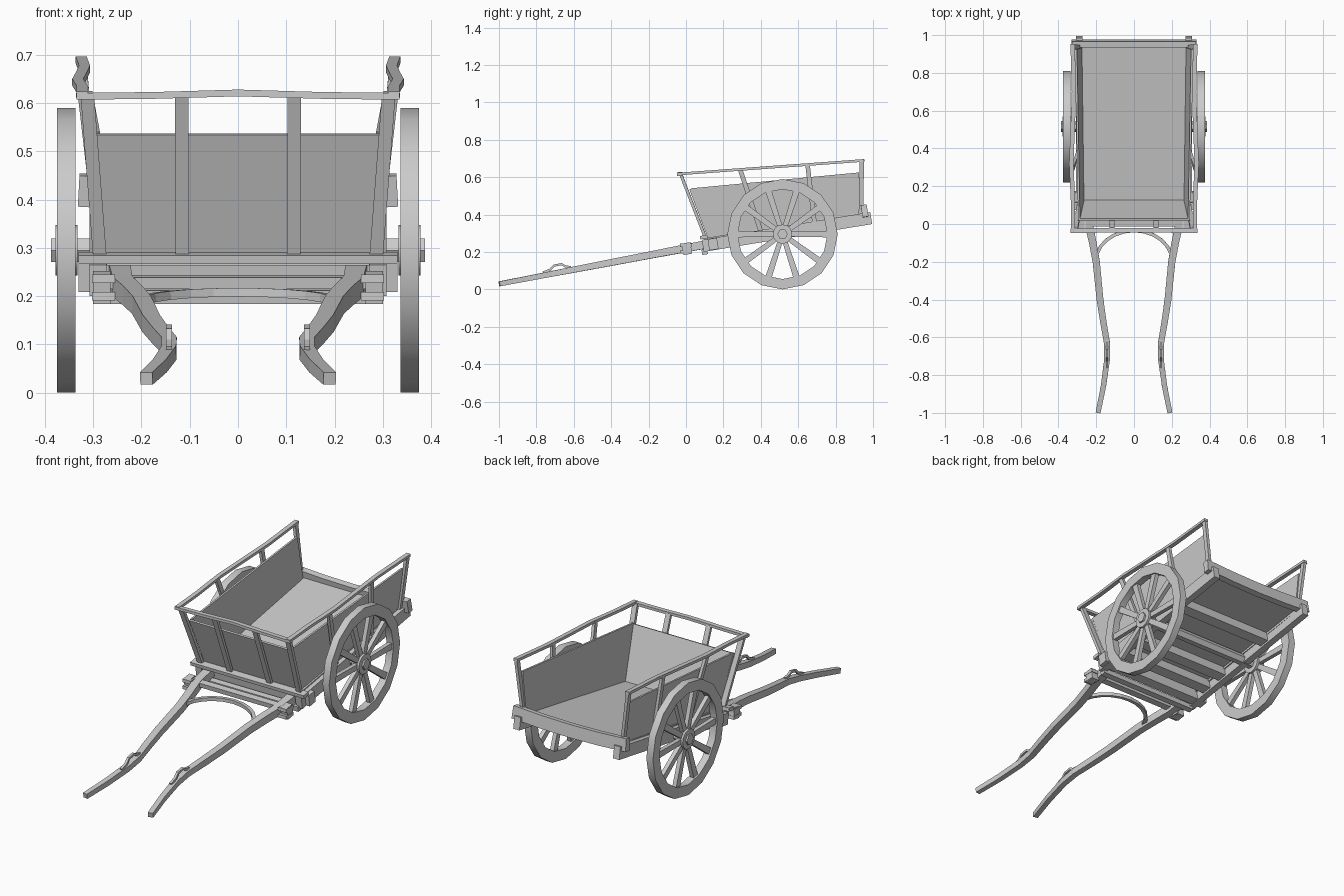
import bpy, bmesh, math
from mathutils import Vector

if "Cube" in bpy.data.objects:
    bpy.data.objects.remove(bpy.data.objects["Cube"])


def finish(name, bm):
    bmesh.ops.recalc_face_normals(bm, faces=bm.faces[:])
    me = bpy.data.meshes.new(name)
    bm.to_mesh(me)
    bm.free()
    ob = bpy.data.objects.new(name, me)
    bpy.context.collection.objects.link(ob)
    return ob


def sweep(name, pts, sizes, up=(0, 0, 1)):
    """Rectangular bar along a path; sizes = (width, height) or one pair per point."""
    pts = [Vector(p) for p in pts]
    if not isinstance(sizes[0], tuple):
        sizes = [sizes] * len(pts)
    bm, rings = bmesh.new(), []
    for i, p in enumerate(pts):
        t = (pts[min(i + 1, len(pts) - 1)] - pts[max(i - 1, 0)]).normalized()
        side = t.cross(Vector(up)).normalized()
        n = side.cross(t)
        w, h = sizes[i]
        rings.append([bm.verts.new(p + side * a * w / 2 + n * b * h / 2)
                      for a, b in ((-1, -1), (1, -1), (1, 1), (-1, 1))])
    for r, q in zip(rings, rings[1:]):
        for k in range(4):
            bm.faces.new((r[k], r[(k + 1) % 4], q[(k + 1) % 4], q[k]))
    bm.faces.new(rings[0])
    bm.faces.new(rings[-1])
    return finish(name, bm)


def panel(name, quad, offset):
    """Flat board: a quad pushed out along an offset."""
    bm = bmesh.new()
    f = bm.faces.new([bm.verts.new(p) for p in quad])
    r = bmesh.ops.extrude_face_region(bm, geom=[f])
    bmesh.ops.translate(bm, vec=offset,
                        verts=[v for v in r['geom'] if isinstance(v, bmesh.types.BMVert)])
    bm.faces.new([v for v in f.verts]) if not f.is_valid else None
    return finish(name, bm)


def lathe_x(name, x0, x1, r_out, n, y, z, r_in=None):
    """Disc (or ring, with r_in) between x0 and x1."""
    bm = bmesh.new()

    def ring(x, r):
        return [bm.verts.new((x, y + r * math.cos(i * math.tau / n), z + r * math.sin(i * math.tau / n)))
                for i in range(n)]
    rings = [ring(x0, r_out), ring(x1, r_out)]
    if r_in:
        rings += [ring(x1, r_in), ring(x0, r_in)]
        pairs = [(0, 1), (1, 2), (2, 3), (3, 0)]
    else:
        pairs = [(0, 1)]
        bm.faces.new(rings[0])
        bm.faces.new(rings[1])
    for a, b in pairs:
        for i in range(n):
            j = (i + 1) % n
            bm.faces.new((rings[a][i], rings[a][j], rings[b][j], rings[b][i]))
    return finish(name, bm)


def zc(y):
    """Height of the tilted chassis centre line."""
    return 0.218 + 0.165 * y


def cross(name, half, y, z, depth, h, bow=0.0):
    """Bar across the cart, tilted with the chassis, optionally bowed."""
    xs = (-half, -half / 2, 0, half / 2, half) if bow else (-half, half)
    pts = [(x, y, z + bow * (1 - (x / half) ** 2)) for x in xs]
    return sweep(name, pts, (depth, h), (0, -0.16, 1))


WY, WZ = 0.516, 0.295
smooth = []

for s, tag in ((-1, "left"), (1, "right")):
    # wheel
    a, b = sorted((0.337 * s, 0.375 * s))
    smooth.append(lathe_x("wheel_rim_" + tag, a, b, 0.295, 16, WY, WZ, 0.24))
    a, b = sorted((0.333 * s, 0.378 * s))
    smooth.append(lathe_x("wheel_hub_" + tag, a, b, 0.052, 12, WY, WZ))
    for i in range(10):
        c, d = math.cos(i * math.tau / 10), math.sin(i * math.tau / 10)
        sweep(f"spoke_{tag}_{i}", [(0.356 * s, WY + r * c, WZ + r * d) for r in (0.03, 0.25)],
              [(0.026, 0.022), (0.034, 0.022)], (1, 0, 0))

    # chassis side rail
    sweep("chassis_rail_" + tag, [(0.29 * s, y, zc(y)) for y in (0.09, 0.99)], (0.036, 0.065))

    # curved shaft
    path = ((0.245, 0.12), (0.24, 0.0), (0.218, -0.1), (0.2, -0.2), (0.18, -0.4), (0.162, -0.52),
            (0.143, -0.63), (0.143, -0.72), (0.162, -0.86), (0.19, -0.998))
    sweep("shaft_" + tag, [(x * s, y, 0.22 + 0.191 * y) for x, y in path],
          [(0.044 - 0.002 * i, 0.044 - 0.002 * i) for i in range(len(path))])

    # harness staple on the shaft
    sweep("shaft_staple_" + tag,
          [(0.143 * s, y, 0.22 + 0.191 * y + dz) for y, dz in
           ((-0.765, 0.016), (-0.725, 0.024), (-0.705, 0.042), (-0.665, 0.042), (-0.645, 0.026), (-0.615, 0.016))],
          (0.013, 0.012))

    # clamp block and its bolts
    sweep("clamp_block_" + tag, [(0.282 * s, y, zc(y) - 0.001) for y in (-0.018, 0.028)], (0.036, 0.062))
    for k in (-0.018, 0.018):
        sweep("clamp_bolt_" + tag, [(x * s, 0.0, zc(0) + k) for x in (0.255, 0.302)], (0.062, 0.017))

    # side board
    panel("side_board_" + tag,
          [(0.272 * s, 0.13, 0.255), (0.296 * s, 0.025, 0.54), (0.312 * s, 0.925, 0.625), (0.282 * s, 0.935, 0.385)],
          (-0.01 * s, 0, 0))

    # side top rail, slightly wavy
    sweep("side_rail_" + tag,
          [(x * s, y, 0.617 + 0.073 * (y + 0.04)) for x, y in
           ((0.323, -0.045), (0.323, 0.12), (0.332, 0.32), (0.324, 0.52), (0.318, 0.7), (0.325, 0.953))],
          (0.023, 0.014))

    # side posts
    for nm, p, q in (("front", (0.285, 0.41, 0.28), (0.326, 0.29, 0.64)),
                     ("middle", (0.292, 0.69, 0.33), (0.32, 0.65, 0.665)),
                     ("rear", (0.286, 0.935, 0.39), (0.325, 0.94, 0.688))):
        sweep(f"{nm}_side_post_{tag}", [(p[0] * s, *p[1:]), (q[0] * s, *q[1:])], (0.024, 0.016), (1, 0, 0))

    # front posts
    sweep("front_corner_post_" + tag, [(0.285 * s, 0.108, 0.265), (0.312 * s, -0.028, 0.615)],
          (0.028, 0.016), (0, -1, 0))
    sweep("front_post_" + tag, [(0.115 * s, 0.105, 0.27), (0.117 * s, -0.026, 0.615)],
          (0.028, 0.014), (0, -1, 0))

# bed and front board
panel("floor", [(-0.285, 0.11, zc(0.11) + 0.027), (0.285, 0.11, zc(0.11) + 0.027),
                (0.285, 0.96, zc(0.96) + 0.027), (-0.285, 0.96, zc(0.96) + 0.027)], (0, 0, 0.012))
panel("front_board", [(-0.272, 0.12, 0.265), (0.272, 0.12, 0.265),
                      (0.297, 0.018, 0.534), (-0.297, 0.018, 0.534)], (0, 0.01, 0.003))
sweep("front_rail", [(-0.335, -0.036, 0.614), (-0.17, -0.034, 0.616), (0, -0.032, 0.621),
                     (0.17, -0.034, 0.616), (0.335, -0.036, 0.614)], (0.024, 0.014))

# crossbeams under and at the ends of the bed
cross("front_sill", 0.33, 0.095, 0.279, 0.04, 0.018)
cross("front_beam", 0.33, 0.145, 0.242, 0.05, 0.06)
cross("tail_beam", 0.33, 0.955, 0.42, 0.032, 0.065, -0.012)
for i, y in enumerate((0.24, 0.36, 0.69)):
    cross(f"joist_{i}", 0.285, y, zc(y) + 0.003, 0.055, 0.05)

# shaft crossbars, curved brace and axle
cross("shaft_crossbar", 0.27, 0.005, 0.229, 0.032, 0.024)
cross("lower_crossbar", 0.29, 0.1, 0.2, 0.03, 0.028)
sweep("arch_brace", [(0.205 * math.cos(t), -0.205 + 0.17 * math.sin(t), 0.186 + 0.022 * math.sin(t))
                     for t in (math.pi * i / 12 for i in range(13))], (0.018, 0.018))
smooth.append(lathe_x("axle", -0.387, 0.387, 0.028, 6, WY, WZ))

# smooth only the round parts
for ob in bpy.context.scene.objects:
    ob.select_set(ob in smooth)
bpy.context.view_layer.objects.active = smooth[0]
bpy.ops.object.shade_smooth_by_angle(angle=math.radians(35))
